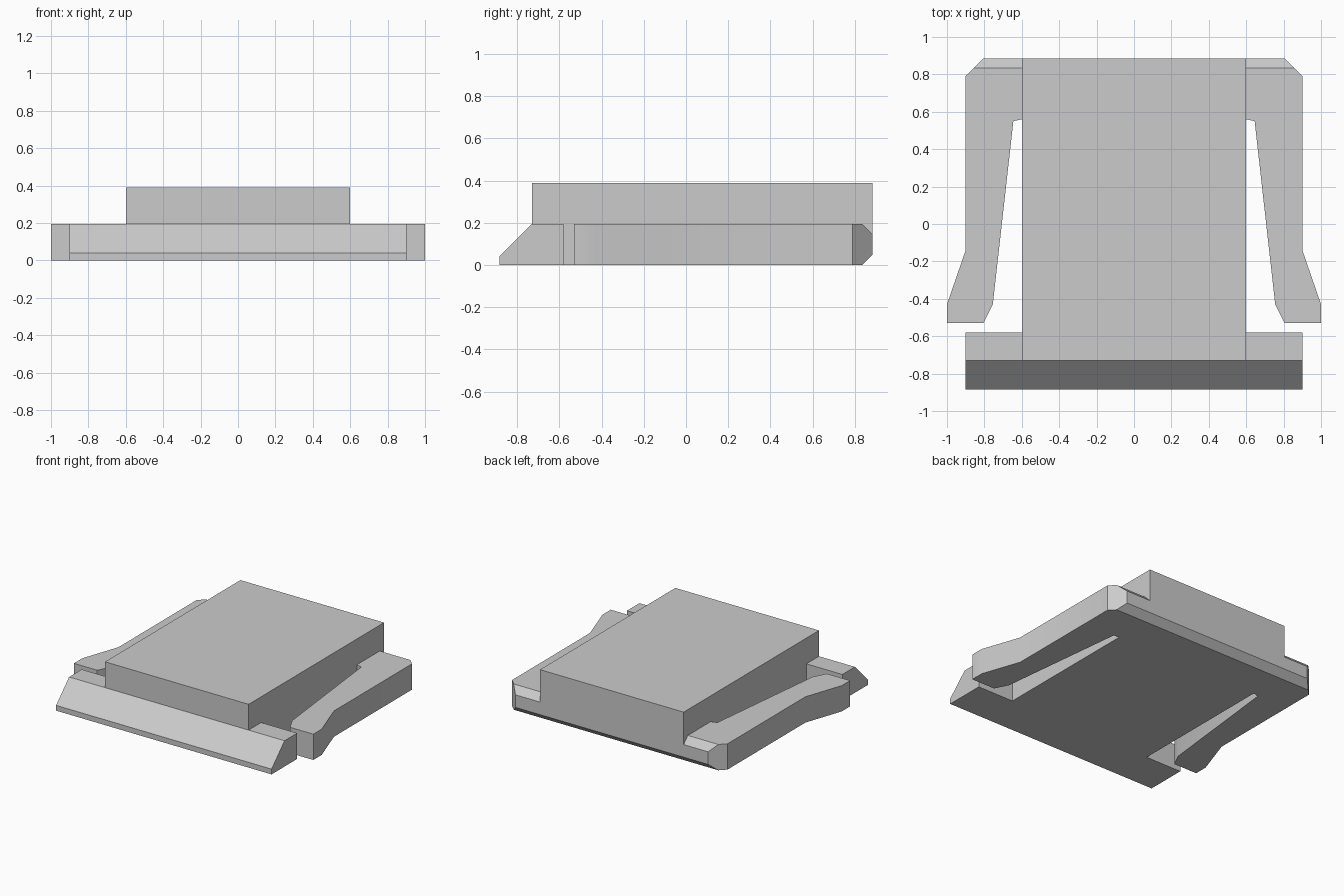
import bpy, bmesh, math
from mathutils import Vector

cube = bpy.data.objects.get("Cube")
if cube:
    bpy.data.objects.remove(cube, do_unlink=True)

# Single grey plastic
GREY = (0.6, 0.6, 0.6, 1.0)
grey = bpy.data.materials.new("light grey plastic")
grey.use_nodes = True
grey.diffuse_color = GREY
grey.node_tree.nodes["Principled BSDF"].inputs["Base Color"].default_value = GREY

FRONT, BACK = -0.885, 0.885
BASE_TOP, BLOCK_TOP = 0.195, 0.39


def prism(name, outline, z0, z1, cuts=()):
    """Extrude a plan outline, then trim it by planes (point, outward normal)."""
    bm = bmesh.new()
    face = bm.faces.new([bm.verts.new((x, y, z0)) for x, y in outline])
    new = bmesh.ops.extrude_face_region(bm, geom=[face])["geom"]
    top = [g for g in new if isinstance(g, bmesh.types.BMVert)]
    bmesh.ops.translate(bm, vec=(0, 0, z1 - z0), verts=top)
    for point, normal in cuts:
        bmesh.ops.bisect_plane(bm, geom=bm.verts[:] + bm.edges[:] + bm.faces[:],
                               plane_co=point, plane_no=Vector(normal).normalized(),
                               clear_outer=True)
        bmesh.ops.holes_fill(bm, edges=[e for e in bm.edges if e.is_boundary])
    bmesh.ops.recalc_face_normals(bm, faces=bm.faces[:])
    mesh = bpy.data.meshes.new(name)
    bm.to_mesh(mesh)
    bm.free()
    mesh.materials.append(grey)
    obj = bpy.data.objects.new(name, mesh)
    bpy.context.collection.objects.link(obj)
    bpy.ops.object.select_all(action='DESELECT')
    obj.select_set(True)
    bpy.context.view_layer.objects.active = obj
    bpy.ops.object.shade_smooth_by_angle(angle=math.radians(30))
    return obj


# Base plate: front lip, slots and flexing side clips in one outline
half = [(0.9, FRONT), (0.9, -0.58), (0.6, -0.58), (0.6, 0.56), (0.645, 0.55),
        (0.755, -0.43), (0.805, -0.53), (1.0, -0.53), (1.0, -0.43),
        (0.9, -0.14), (0.9, 0.79), (0.805, BACK)]
outline = half + [(-x, y) for x, y in reversed(half)]
prism("base_with_clips", outline, 0, BASE_TOP, cuts=[
    ((0, FRONT, 0.04), (0, -0.155, 0.155)),    # sloped front lip
    ((0, BACK, 0.145), (0, 1, 1)),             # upper back chamfer
    ((0, BACK, 0.05), (0, 1, -1)),             # lower back chamfer
])

# Raised centre block, flush with the back
prism("centre_block", [(-0.6, -0.73), (0.6, -0.73), (0.6, BACK), (-0.6, BACK)],
      0.145, BLOCK_TOP)
